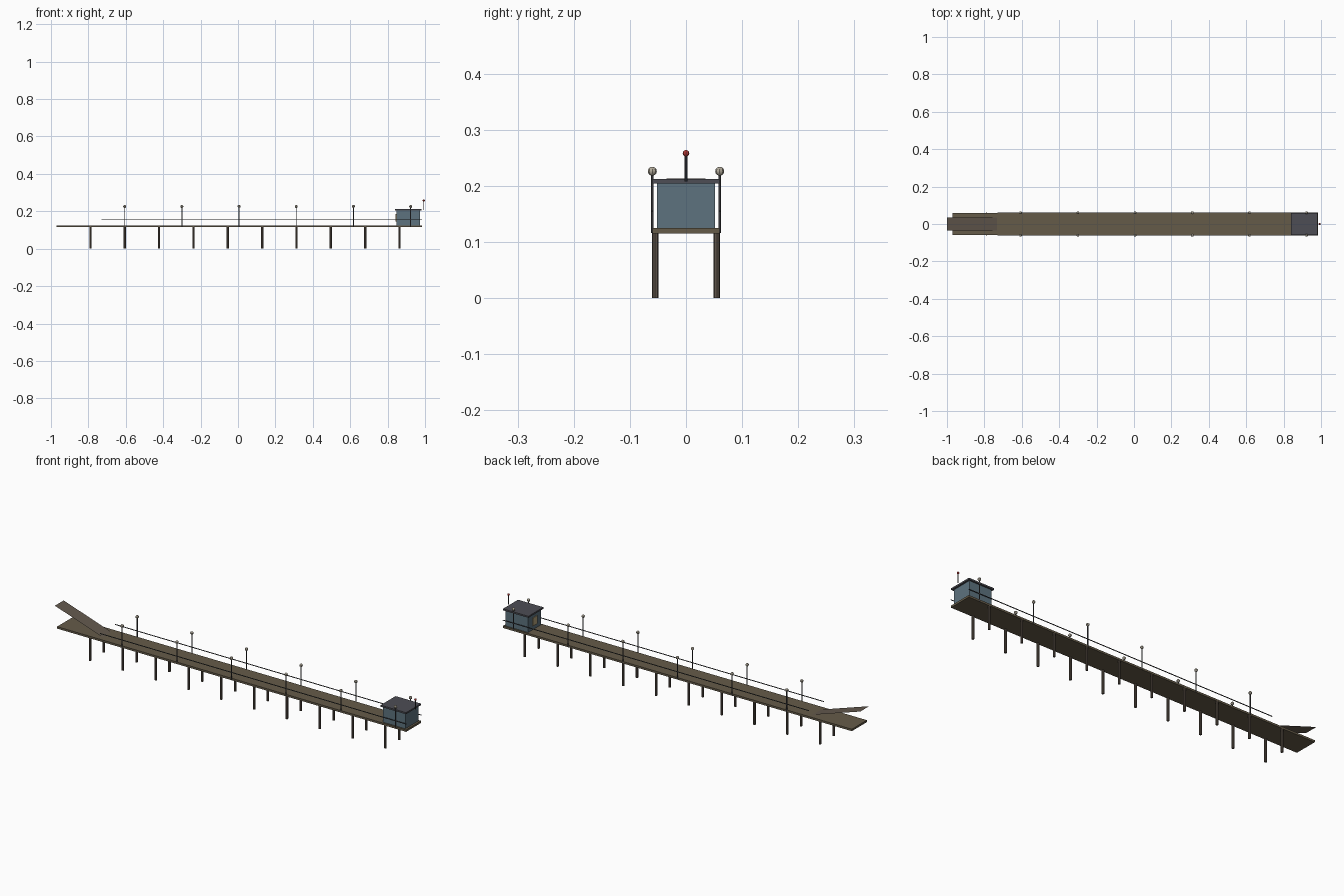
import bpy
import bmesh
from mathutils import Matrix, Vector

if "Cube" in bpy.data.objects:
    bpy.data.objects.remove(bpy.data.objects["Cube"], do_unlink=True)


def material(name, r, g, b):
    m = bpy.data.materials.new(name)
    m.use_nodes = True
    m.diffuse_color = (r, g, b, 1)
    m.node_tree.nodes["Principled BSDF"].inputs["Base Color"].default_value = (r, g, b, 1)
    return m


PLANK = material("weathered planks", 0.13, 0.105, 0.066)
PILE = material("dark timber", 0.115, 0.09, 0.07)
RAMP = material("ramp timber", 0.125, 0.1, 0.076)
WALL = material("blue wall", 0.11, 0.17, 0.21)
ROOF = material("slate roof", 0.075, 0.075, 0.09)
METAL = material("dark metal", 0.055, 0.057, 0.063)
LAMP = material("warm lamp glass", 0.45, 0.41, 0.33)
WINDOW = material("lit window", 0.45, 0.36, 0.2)
RED = material("red beacon", 0.5, 0.045, 0.04)


def finish(name, bm, mat):
    mesh = bpy.data.meshes.new(name)
    bm.to_mesh(mesh)
    bm.free()
    mesh.materials.append(mat)
    ob = bpy.data.objects.new(name, mesh)
    bpy.context.collection.objects.link(ob)
    return ob


def box(name, mat, low, high):
    low, high = Vector(low), Vector(high)
    bm = bmesh.new()
    place = Matrix.Translation((low + high) / 2) @ Matrix.Diagonal((*(high - low), 1))
    bmesh.ops.create_cube(bm, size=1, matrix=place)
    return finish(name, bm, mat)


def post(name, mat, x, y, bottom, top, radius, sides=8):
    bm = bmesh.new()
    bmesh.ops.create_cone(bm, cap_ends=True, segments=sides, radius1=radius, radius2=radius,
                          depth=top - bottom, matrix=Matrix.Translation((x, y, (bottom + top) / 2)))
    return finish(name, bm, mat)


def ball(name, mat, x, y, z, radius):
    bm = bmesh.new()
    bmesh.ops.create_uvsphere(bm, u_segments=8, v_segments=6, radius=radius,
                              matrix=Matrix.Translation((x, y, z)))
    return finish(name, bm, mat)


DECK_TOP = 0.125
SIDE = 0.06

# Deck
box("deck", PLANK, (-0.97, -SIDE, 0.115), (0.983, SIDE, DECK_TOP))

# Boarding ramp: a thin sheet rising off the shore end
bm = bmesh.new()
corners = [(-1, -0.035, 0.213), (-0.73, -0.035, 0.124), (-0.73, 0.035, 0.124), (-1, 0.035, 0.213)]
bm.faces.new([bm.verts.new(c) for c in corners])
finish("boarding_ramp", bm, RAMP)

for side, label in ((-1, "right"), (1, "left")):
    # Piles under the deck edge
    for i in range(10):
        post(f"pile_{label}_{i}", PILE, -0.789 + 0.1836 * i, side * 0.055, 0, 0.116, 0.006)
    # Lamp posts with globes
    for i in range(6):
        x = -0.606 + 0.3058 * i
        post(f"lamp_post_{label}_{i}", METAL, x, side * SIDE, 0.116, 0.222, 0.0025, 6)
        ball(f"lamp_globe_{label}_{i}", LAMP, x, side * SIDE, 0.226, 0.008)
    # Handrail
    y = side * SIDE
    box(f"handrail_{label}", METAL, (-0.73, y - 0.0015, 0.153), (0.983, y + 0.0015, 0.156))

# Cabin at the far end
box("cabin_walls", WALL, (0.847, -0.052, DECK_TOP), (0.973, 0.052, 0.205))
box("cabin_roof", ROOF, (0.84, -0.06, 0.204), (0.982, 0.06, 0.212))
box("cabin_window", WINDOW, (0.843, -0.018, 0.145), (0.848, 0.018, 0.185))

# Beacon mast
post("beacon_mast", METAL, 0.993, 0, 0.208, 0.255, 0.0025, 6)
ball("beacon_light", RED, 0.993, 0, 0.258, 0.006)
